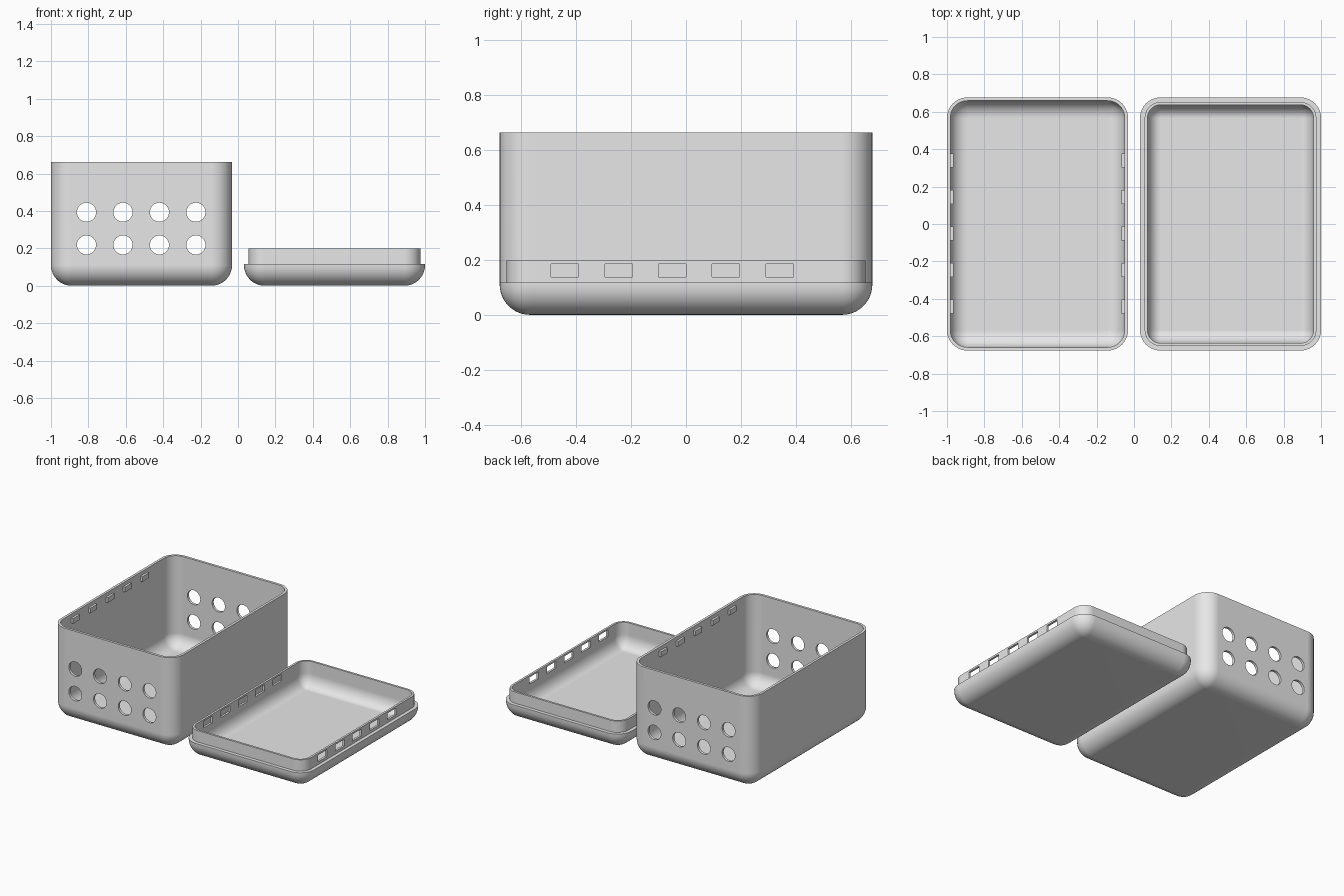
import bpy, bmesh
from math import sin, cos, pi
from mathutils import Matrix

default = bpy.data.objects.get("Cube")
if default:
    bpy.data.objects.remove(default, do_unlink=True)

grey = bpy.data.materials.new("light_grey_plastic")
grey.use_nodes = True
colour = (0.8, 0.8, 0.8, 1)
grey.diffuse_color = colour
grey.node_tree.nodes["Principled BSDF"].inputs["Base Color"].default_value = colour

HALF_X, HALF_Y = 0.484, 0.677   # half footprint of each half of the case
CENTRE = 0.516                  # distance of each half from the middle
RADIUS, STEPS = 0.11, 10        # corner and bottom rounding
SLOT_YS = [-0.44 + 0.195 * i for i in range(5)]


def make_object(name, bm):
    bmesh.ops.recalc_face_normals(bm, faces=bm.faces)
    mesh = bpy.data.meshes.new(name)
    bm.to_mesh(mesh)
    bm.free()
    mesh.materials.append(grey)
    obj = bpy.data.objects.new(name, mesh)
    bpy.context.collection.objects.link(obj)
    return obj


def rounded_ring(bm, cx, inset, z):
    """Rounded rectangle whose corner radius shrinks with the inset."""
    r = max(RADIUS - inset, 0)
    ring = []
    for k, (sx, sy) in enumerate([(1, 1), (-1, 1), (-1, -1), (1, -1)]):
        for i in range(STEPS + 1):
            a = (k + i / STEPS) * pi / 2
            ring.append(bm.verts.new((cx + sx * (HALF_X - RADIUS) + r * cos(a),
                                      sy * (HALF_Y - RADIUS) + r * sin(a), z)))
    return ring


def fillet(wall, floor):
    """Inset and height pairs rising from the floor to the wall."""
    angles = [i / STEPS * pi / 2 for i in range(STEPS + 1)]
    return [(wall + (RADIUS - wall) * (1 - sin(a)),
             floor + (RADIUS - floor) * (1 - cos(a))) for a in angles]


def make_tray(name, cx, rim, wall, floor):
    """Shell made by stacking rings up the outside, over the rim and down inside."""
    bm = bmesh.new()
    profile = fillet(0, 0) + rim + fillet(wall, floor)[::-1]
    rings = [rounded_ring(bm, cx, d, z) for d, z in profile]
    for low, high in zip(rings, rings[1:]):
        for i in range(len(low)):
            j = (i + 1) % len(low)
            bm.faces.new((low[i], low[j], high[j], high[i]))
    bm.faces.new(rings[0][::-1])
    bm.faces.new(rings[-1])
    bmesh.ops.remove_doubles(bm, verts=bm.verts, dist=1e-5)
    return make_object(name, bm)


def add_block(bm, centre, size):
    bmesh.ops.create_cube(bm, size=1, matrix=Matrix.Translation(centre)
                          @ Matrix.Diagonal((*size, 1)))


def finish(obj, cutter_bm):
    """Cut the openings, then smooth the rounded surfaces."""
    cutter = make_object(obj.name + "_cutter", cutter_bm)
    cutter.hide_render = True
    mod = obj.modifiers.new("openings", 'BOOLEAN')
    mod.operation, mod.solver, mod.object = 'DIFFERENCE', 'EXACT', cutter
    bpy.ops.object.select_all(action='DESELECT')
    obj.select_set(True)
    bpy.context.view_layer.objects.active = obj
    bpy.ops.object.modifier_apply(modifier=mod.name)
    bpy.data.objects.remove(cutter, do_unlink=True)
    bpy.ops.object.shade_smooth_by_angle(angle=pi / 6)
    weighted = obj.modifiers.new("even_shading", 'WEIGHTED_NORMAL')
    weighted.keep_sharp = True


# Deep box with two rows of round holes in its front and back
box_wall, box_top = 0.018, 0.662
box = make_tray("box", -CENTRE, [(0, box_top), (box_wall, box_top)], box_wall, 0.02)
holes = bmesh.new()
for x in (-0.81, -0.615, -0.42, -0.225):
    for z in (0.218, 0.393):
        bmesh.ops.create_cone(holes, cap_ends=True, segments=32, radius1=0.051,
                              radius2=0.051, depth=1.6,
                              matrix=Matrix.Translation((x, 0, z)) @ Matrix.Rotation(pi / 2, 4, 'X'))
finish(box, holes)

# Snap bumps inside the long box walls
bumps = bmesh.new()
for side in (-1, 1):
    for y in SLOT_YS:
        add_block(bumps, (-CENTRE + side * (HALF_X - 0.022), y, 0.617), (0.024, 0.075, 0.036))
make_object("snap_bumps", bumps)

# Shallow lid with a stepped lip and snap slots
lip_out, lip_in, step, lid_top = 0.025, 0.04, 0.117, 0.198
lid = make_tray("lid", CENTRE, [(0, step), (lip_out, step), (lip_out, lid_top), (lip_in, lid_top)],
                lip_in, 0.02)
slots = bmesh.new()
for y in SLOT_YS:
    add_block(slots, (CENTRE, y, 0.161), (1.2, 0.1, 0.048))
finish(lid, slots)
